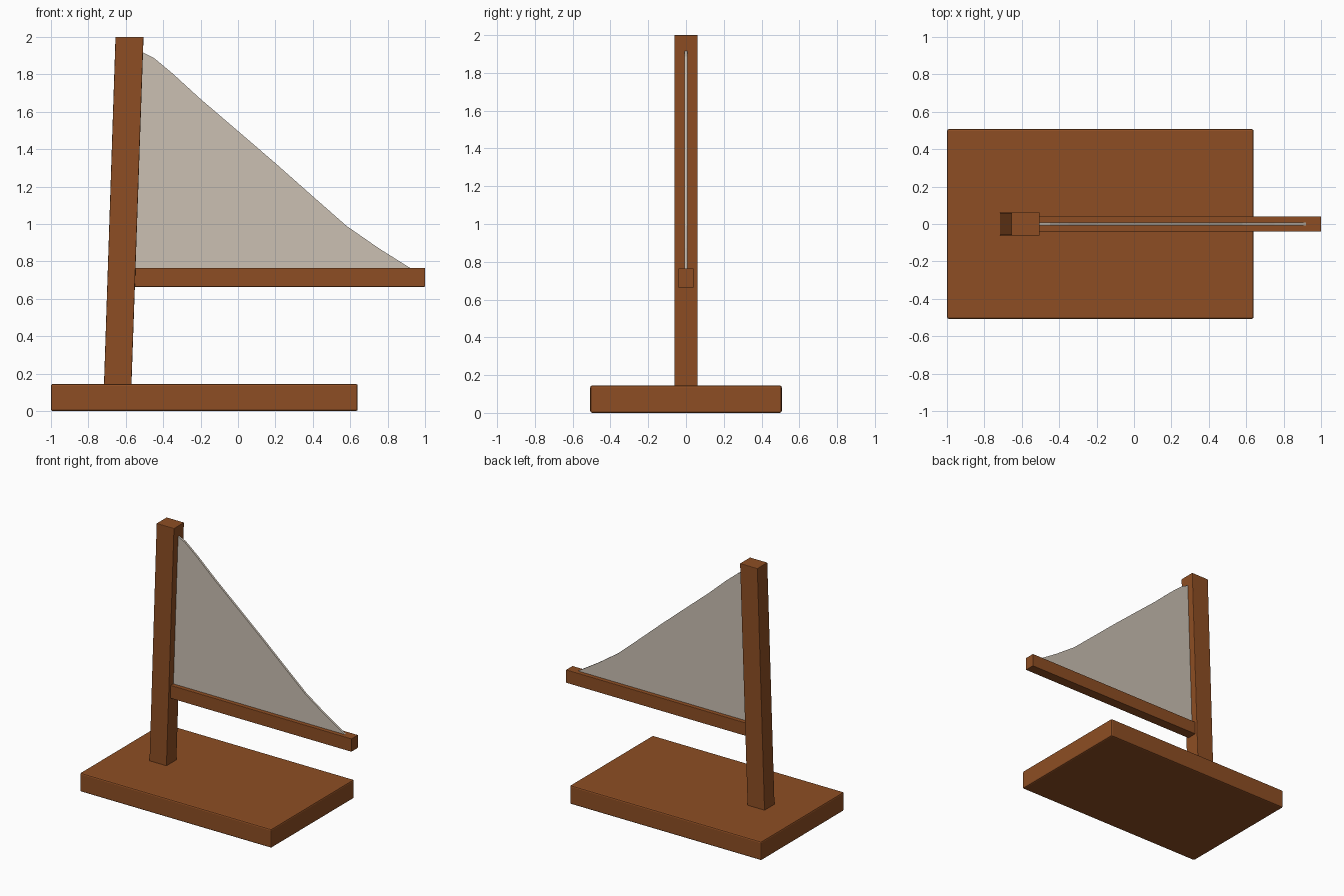
import bpy, bmesh

if "Cube" in bpy.data.objects:
    bpy.data.objects.remove(bpy.data.objects["Cube"])


def make_material(name, color):
    mat = bpy.data.materials.new(name)
    mat.diffuse_color = (*color, 1.0)
    mat.use_nodes = True
    mat.node_tree.nodes["Principled BSDF"].inputs["Base Color"].default_value = mat.diffuse_color
    return mat


wood = make_material("brown wood", (0.27, 0.076, 0.017))
cloth = make_material("pale canvas", (0.60, 0.53, 0.45))


def extrude_profile(name, profile, half_width, mat, bevel=0.0, y=0.0):
    """Extrude an outline in the x-z plane along y."""
    bm = bmesh.new()
    verts = [bm.verts.new((x, y - half_width, z)) for x, z in profile]
    face = bm.faces.new(verts)
    out = bmesh.ops.extrude_face_region(bm, geom=[face])
    moved = [g for g in out["geom"] if isinstance(g, bmesh.types.BMVert)]
    bmesh.ops.translate(bm, verts=moved, vec=(0, 2 * half_width, 0))
    bmesh.ops.recalc_face_normals(bm, faces=bm.faces[:])
    mesh = bpy.data.meshes.new(name)
    bm.to_mesh(mesh)
    bm.free()
    mesh.materials.append(mat)
    obj = bpy.data.objects.new(name, mesh)
    bpy.context.collection.objects.link(obj)
    if bevel:
        mod = obj.modifiers.new("soft_edges", "BEVEL")
        mod.width = bevel
        mod.segments = 2
    return obj


# Thick rectangular plank
extrude_profile("base_plank",
                [(-1.0, 0.0), (0.64, 0.0), (0.64, 0.145), (-1.0, 0.145)],
                0.507, wood, 0.01)

# Slightly leaning square mast
extrude_profile("mast",
                [(-0.717, 0.13), (-0.57, 0.13), (-0.505, 2.0), (-0.655, 2.0)],
                0.062, wood, 0.004)

# Horizontal boom, its inner end set into the mast
extrude_profile("boom",
                [(-0.58, 0.664), (1.0, 0.664), (1.0, 0.765), (-0.58, 0.765)],
                0.04, wood, 0.003)

# Thin triangular sail with a gently curved trailing edge
extrude_profile("sail",
                [(-0.56, 0.755), (0.92, 0.755), (0.92, 0.765), (0.75, 0.872),
                 (0.58, 0.99), (0.4, 1.148), (0.2, 1.325), (0.0, 1.497),
                 (-0.2, 1.668), (-0.35, 1.805), (-0.45, 1.888),
                 (-0.515, 1.92)],
                0.008, cloth)
